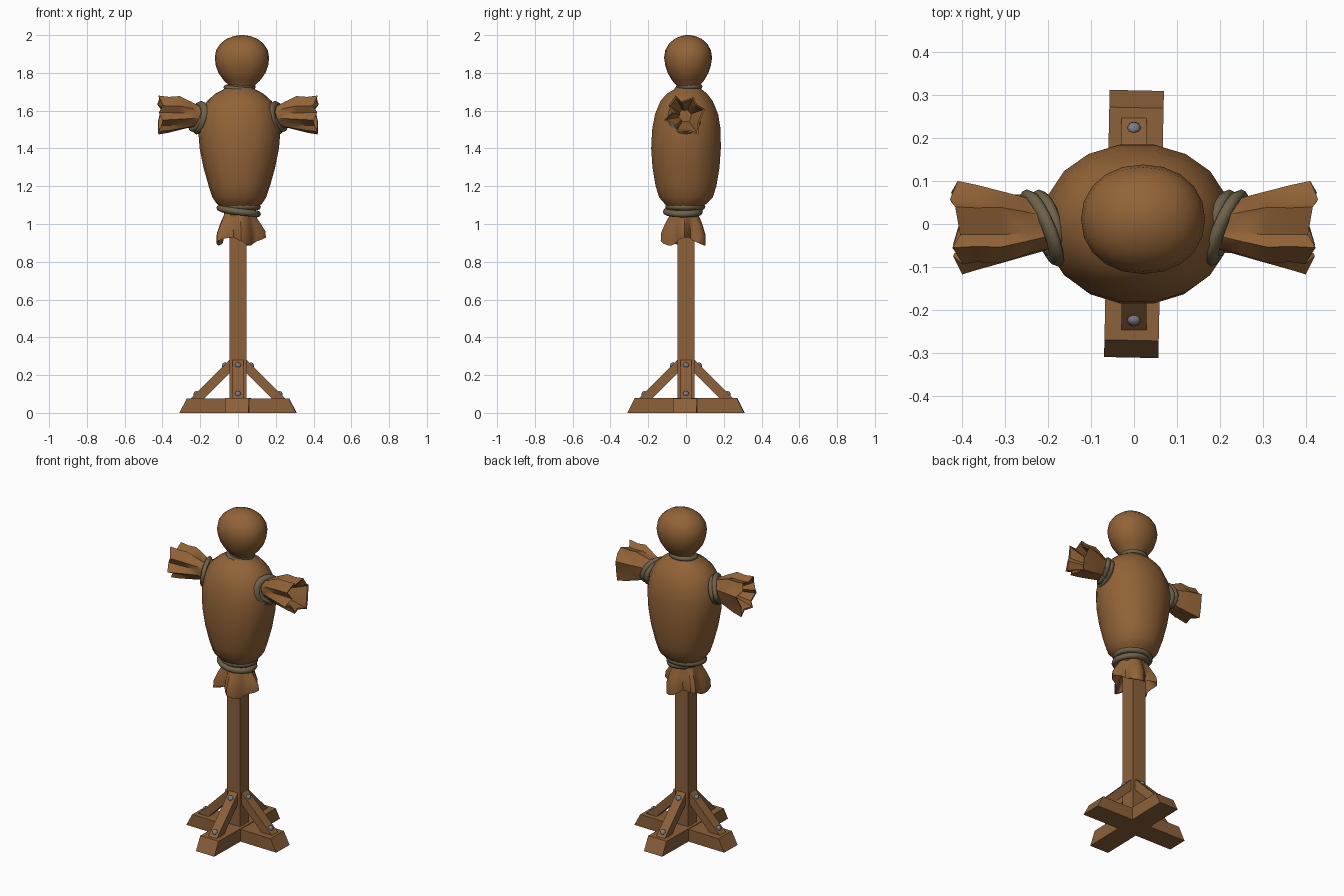
import bpy, bmesh, math
from mathutils import Matrix, Vector

if "Cube" in bpy.data.objects:
    bpy.data.objects.remove(bpy.data.objects["Cube"])

TAU = 2 * math.pi


def material(name, r, g, b):
    m = bpy.data.materials.new(name)
    m.diffuse_color = [((c / 255 + 0.055) / 1.055) ** 2.4 for c in (r, g, b)] + [1]
    m.use_nodes = True
    m.node_tree.nodes["Principled BSDF"].inputs["Base Color"].default_value = m.diffuse_color
    return m


CLOTH = material("brown cloth", 146, 99, 55)
WOOD = material("brown wood", 140, 97, 58)
ROPE = material("grey green rope", 110, 98, 74)
METAL = material("grey metal", 122, 125, 138)


def finish(name, bm, mat, smooth=None):
    bmesh.ops.recalc_face_normals(bm, faces=bm.faces)
    me = bpy.data.meshes.new(name)
    bm.to_mesh(me)
    bm.free()
    me.materials.append(mat)
    if smooth:
        for p in me.polygons:
            p.use_smooth = True
        me.set_sharp_from_angle(angle=math.radians(smooth))
    ob = bpy.data.objects.new(name, me)
    bpy.context.collection.objects.link(ob)
    return ob


def loft(name, rings, mat, smooth, closed=False):
    """Skin a list of point rings; ends are capped unless the loft is closed."""
    bm = bmesh.new()
    vs = [[bm.verts.new(p) for p in ring] for ring in rings]
    n = len(vs[0])
    for k in range(len(vs) if closed else len(vs) - 1):
        a, b = vs[k], vs[(k + 1) % len(vs)]
        for i in range(n):
            j = (i + 1) % n
            bm.faces.new((a[i], a[j], b[j], b[i]))
    if not closed:
        bm.faces.new(vs[0])
        bm.faces.new(vs[-1])
    return finish(name, bm, mat, smooth)


def oval(z, cx, cy, rx, ry, n=20, e=1.0):
    pts = []
    for i in range(n):
        c, s = math.cos(TAU * i / n), math.sin(TAU * i / n)
        pts.append((cx + rx * math.copysign(abs(c) ** e, c),
                    cy + ry * math.copysign(abs(s) ** e, s), z))
    return pts


def prism(name, profile, width, yaw, mat):
    """Extrude an (r, z) profile sideways, then turn it about z."""
    bm = bmesh.new()
    a = [bm.verts.new((r, -width / 2, z)) for r, z in profile]
    b = [bm.verts.new((r, width / 2, z)) for r, z in profile]
    n = len(a)
    bm.faces.new(a)
    bm.faces.new(b)
    for i in range(n):
        j = (i + 1) % n
        bm.faces.new((a[i], a[j], b[j], b[i]))
    bm.transform(Matrix.Rotation(yaw, 4, 'Z'))
    return finish(name, bm, mat)


def rope(name, place, rx, ry, tube, lift, steps=32):
    """Two rope wraps that cross once; place() maps local points to the model."""
    path = []
    for i in range(steps):
        t = 2 * TAU * i / steps
        bulge = 0.5 * tube * math.sin(t / 2)
        path.append(Vector(((rx + bulge) * math.cos(t), (ry + bulge) * math.sin(t),
                            lift * math.cos(t / 2))))
    rings = []
    for i, p in enumerate(path):
        out = Vector((p.x, p.y, 0)).normalized()
        rings.append([place(p + tube * (out * math.cos(TAU * k / 8)
                                        + Vector((0, 0, math.sin(TAU * k / 8)))))
                      for k in range(8)])
    loft(name, rings, ROPE, 60, closed=True)


# Head: a stuffed sack narrowing to the neck
loft("head", [oval(z, 0.021, 0.011, rx, ry, 20, 0.95) for z, rx, ry in (
    (1.70, .055, .05), (1.735, .07, .062), (1.76, .096, .085), (1.80, .125, .108),
    (1.84, .139, .121), (1.88, .144, .127), (1.92, .137, .121), (1.955, .114, .101),
    (1.98, .082, .072), (1.995, .042, .038), (2.0, .012, .011))], CLOTH, 60)

# Torso: large stuffed sack
loft("torso", [oval(z, 0.007, cy, rx, ry, 18, 0.95) for z, cy, rx, ry in (
    (1.04, -.008, .07, .07), (1.085, -.008, .095, .085), (1.11, -.002, .122, .115),
    (1.14, 0, .142, .144), (1.20, 0, .162, .163), (1.30, 0, .19, .180),
    (1.40, 0, .21, .187), (1.50, .002, .218, .184), (1.58, .003, .206, .170),
    (1.65, .003, .172, .141), (1.69, .005, .128, .108), (1.712, .01, .085, .075),
    (1.74, .012, .055, .05))], CLOTH, 60)

# Neck and waist ropes
rope("neck_rope", lambda p: (p.x + .012, p.y + .012, p.z + 1.72 - .04 * p.x),
     .068, .056, .014, .010)
rope("waist_rope", lambda p: (p.x + .008, p.y - .010, p.z + 1.078 - .06 * p.x),
     .095, .088, .018, .019)

# Skirt: flared gathered cloth hanging below the waist rope
def skirt_ring(z, r, fold, wave):
    pts = []
    for i in range(30):
        a = TAU * i / 30
        rr = r + fold * (math.cos(5 * a + .4) + .35 * math.cos(8 * a))
        pts.append((.002 + rr * math.cos(a) * 1.06, -.008 + rr * math.sin(a) * .96,
                    z + wave * math.sin(3 * a + 1.2)))
    return pts


loft("skirt", [skirt_ring(*r) for r in (
    (1.08, .07, .002, 0), (1.05, .074, .006, 0), (1.00, .094, .014, 0),
    (.95, .109, .021, .012), (.908, .108, .023, .022), (.912, .098, .022, .022),
    (.96, .078, .012, .01), (1.01, .05, 0, 0))], CLOTH, 40)

# Cuffs: crumpled open sleeves; outline of the opening as (y, z)
MOUTH = [(-.05, .108), (-.02, .078), (.045, .10), (.062, .062), (.105, .035),
         (.078, -.035), (.07, -.098), (.015, -.083), (-.045, -.083), (-.05, -.052),
         (-.112, -.022), (-.07, .018), (-.088, .055)]


def cuff_ring(side, x, flare, top, scale=1.0, ragged=0.0):
    pts = []
    for i, (y, z) in enumerate(MOUTH):
        v = Vector((y, z))
        neck = v.normalized() * .056
        f = top if z > .05 else flare
        q = (neck * (1 - f) + v * f) * scale
        pts.append((side * (x + ragged * (math.cos(2.3 * i) + .6 * q.x / .1)),
                    q.x - .005, q.y + 1.572))
    return pts


for side, word in ((-1, "left"), (1, "right")):
    loft(word + "_cuff", [cuff_ring(side, *r) for r in (
        (.13, 0, 0), (.20, 0, 0), (.25, .25, .45), (.31, .55, .95), (.365, .82, .88),
        (.413, 1, 1, 1, .012), (.410, 1, 1, .9, .012), (.36, .8, .8, .68),
        (.29, .4, .4, .45))], CLOTH, 35)
    # Rope around the sleeve, slanted to follow the torso
    rope(word + "_cuff_rope",
         lambda p, s=side: (s * (.207 + p.z - .25 * p.y + .33 * p.x), p.x - .005, p.y + 1.563),
         .068, .066, .017, .014)

# Post
prism("post", [(-.045, 0.002), (.045, 0.002), (.045, 1.08), (-.045, 1.08)], .088, 0, WOOD)

# Crossed base beams with sloping ends
for k, (word, h) in enumerate((("side", .075), ("front_back", .079))):
    prism(word + "_base_beam", [(-.31, 0), (.31, 0), (.27, h), (-.27, h)], .126,
          k * TAU / 4 - math.radians(1.2), WOOD)

# Diagonal braces, each with two bolts
for k, word in enumerate(("right", "back", "left", "front")):
    yaw = k * TAU / 4
    prism(word + "_brace", [(.03, .295), (.26, .065), (.19, .065), (.03, .225)], .058, yaw, WOOD)
    for part, r, z in (("upper", .072, .253), ("lower", .223, .102)):
        bm = bmesh.new()
        bmesh.ops.create_uvsphere(bm, u_segments=8, v_segments=6, radius=.016)
        bm.transform(Matrix.Rotation(yaw, 4, 'Z') @ Matrix.Translation((r, 0, z))
                     @ Matrix.Rotation(math.radians(45), 4, 'Y')
                     @ Matrix.Diagonal((1, 1, .75, 1)))
        finish(word + "_" + part + "_bolt", bm, METAL, 60)
